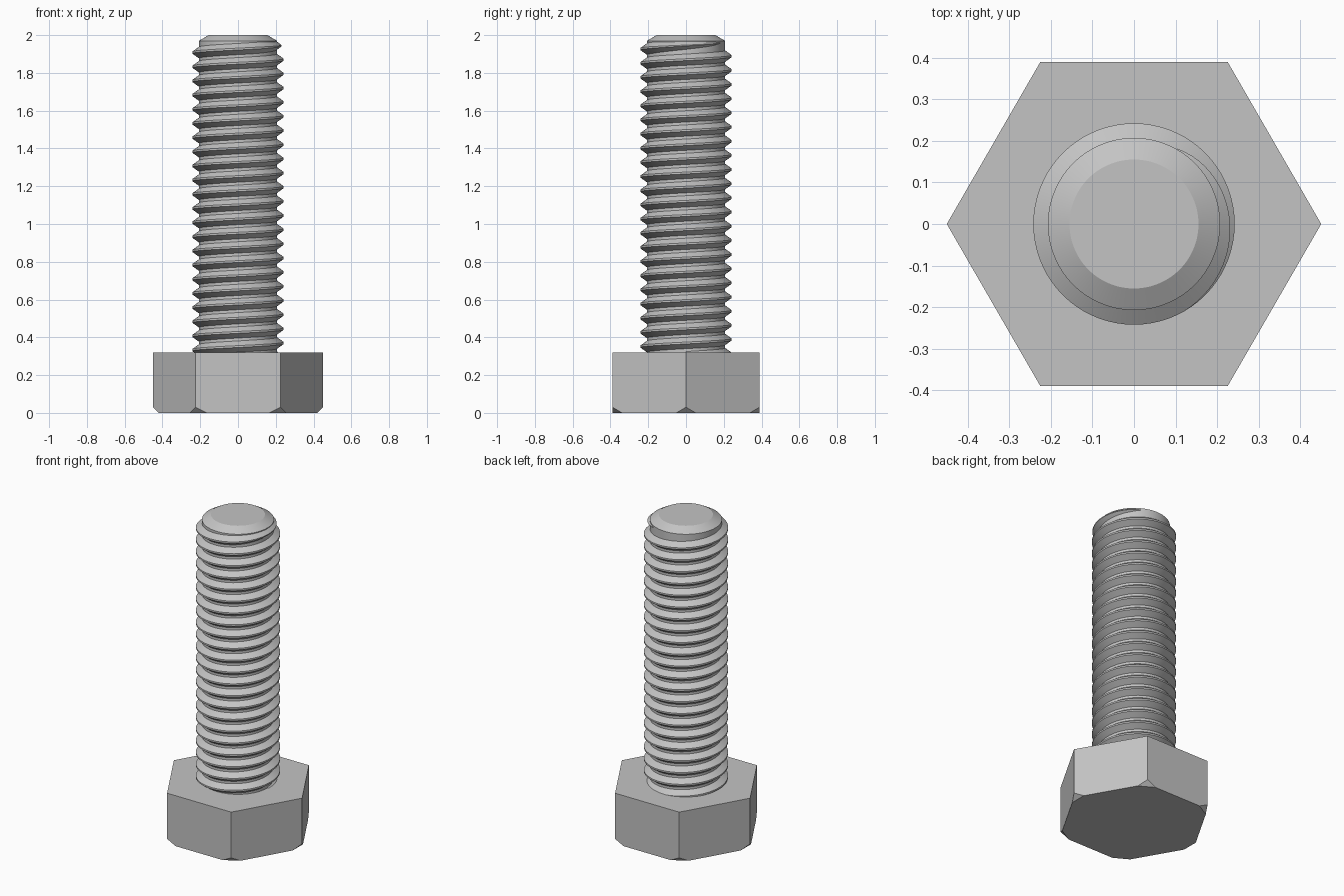
import bpy, bmesh, math
from mathutils import Vector

cube = bpy.data.objects.get("Cube")
if cube:
    bpy.data.objects.remove(cube, do_unlink=True)

HEAD_TOP = 0.32
CORE, CREST, PITCH = 0.207, 0.242, 0.075

steel = bpy.data.materials.new("grey_steel")
steel.use_nodes = True
grey = (0.55, 0.55, 0.55, 1)
steel.diffuse_color = grey
steel.node_tree.nodes["Principled BSDF"].inputs["Base Color"].default_value = grey


def finish(bm, name, smooth=None):
    bmesh.ops.recalc_face_normals(bm, faces=bm.faces)
    mesh = bpy.data.meshes.new(name)
    bm.to_mesh(mesh)
    bm.free()
    mesh.materials.append(steel)
    obj = bpy.data.objects.new(name, mesh)
    bpy.context.collection.objects.link(obj)
    if smooth:
        bpy.ops.object.select_all(action='DESELECT')
        obj.select_set(True)
        bpy.context.view_layer.objects.active = obj
        bpy.ops.object.shade_smooth_by_angle(angle=math.radians(smooth))
    return obj


def bridge(bm, a, b, closed):
    n = len(a)
    for i in range(n if closed else n - 1):
        j = (i + 1) % n
        bm.faces.new((a[i], a[j], b[j], b[i]))


# Hexagonal head, with each lower corner cut off at 45 degrees
bm = bmesh.new()
rings = [[bm.verts.new((0.45 * math.cos(i * math.pi / 3), 0.45 * math.sin(i * math.pi / 3), z))
          for i in range(6)] for z in (0, HEAD_TOP)]
bridge(bm, rings[0], rings[1], True)
bm.faces.new(rings[0])
bm.faces.new(rings[1])
bmesh.ops.recalc_face_normals(bm, faces=bm.faces)
for i in range(6):
    out = Vector((math.cos(i * math.pi / 3), math.sin(i * math.pi / 3), 0))
    cut = bmesh.ops.bisect_plane(bm, geom=bm.verts[:] + bm.edges[:] + bm.faces[:],
                                 plane_co=out * 0.42, plane_no=out - Vector((0, 0, 1)),
                                 clear_outer=True)
    edges = [e for e in cut["geom_cut"] if isinstance(e, bmesh.types.BMEdge)]
    bmesh.ops.holes_fill(bm, edges=edges)
finish(bm, "hex_head")

# Shank core with chamfered tip
bm = bmesh.new()
SEG = 96
profile = [(CORE, HEAD_TOP - 0.02), (CORE, 1.97), (0.155, 2.0)]
rings = [[bm.verts.new((r * math.cos(t * math.tau / SEG), r * math.sin(t * math.tau / SEG), z))
          for t in range(SEG)] for r, z in profile]
for low, high in zip(rings, rings[1:]):
    bridge(bm, low, high, True)
bm.faces.new(rings[0])
bm.faces.new(rings[-1])
finish(bm, "shank_core", 20)

# Right-handed helical thread that runs out near the tip
bm = bmesh.new()
STEPS = 72
start, end = -22 * STEPS, STEPS // 6
inner = CORE - 0.003
previous = None
for s in range(start, end + 1):
    angle = s * math.tau / STEPS
    middle = 1.945 + PITCH * s / STEPS
    fade = min(1, max(0.02, (end - s) / (STEPS / 3)))
    crest = inner + (CREST - inner) * fade ** 0.5
    half = 0.032 * fade ** 0.5
    flat = 0.005 * fade
    section = [(inner, -half), (crest, -flat), (crest, flat), (inner, half)]
    row = [bm.verts.new((r * math.cos(angle), r * math.sin(angle), middle + dz))
           for r, dz in section]
    if previous:
        bridge(bm, previous, row, True)
    else:
        bm.faces.new(row)
    previous = row
bm.faces.new(previous)
finish(bm, "screw_thread", 25)
